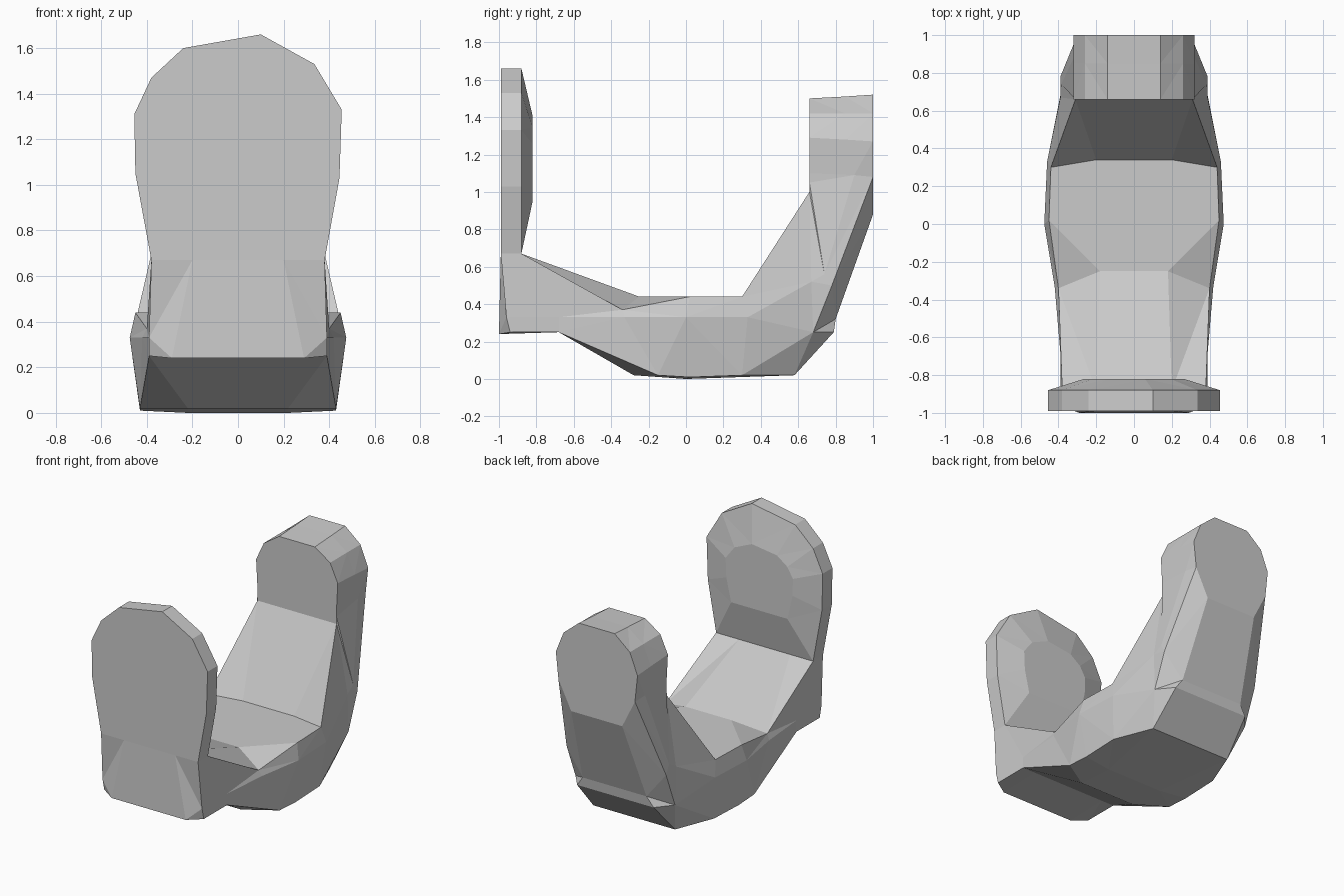
import bpy, bmesh

if "Cube" in bpy.data.objects:
    bpy.data.objects.remove(bpy.data.objects["Cube"])


def loft(name, rings):
    """Skin a list of equal-length closed rings and cap both ends."""
    bm = bmesh.new()
    rows = [[bm.verts.new(p) for p in ring] for ring in rings]
    n = len(rows[0])
    for r0, r1 in zip(rows, rows[1:]):
        for i in range(n):
            j = (i + 1) % n
            bm.faces.new((r0[i], r0[j], r1[j], r1[i]))
    bm.faces.new(rows[0][::-1])
    bm.faces.new(rows[-1])
    bmesh.ops.recalc_face_normals(bm, faces=bm.faces)
    # split the warped quads into crisp facets
    bmesh.ops.triangulate(bm, faces=bm.faces, quad_method='SHORT_EDGE')
    bmesh.ops.dissolve_limit(bm, angle_limit=0.01, verts=bm.verts, edges=bm.edges)
    mesh = bpy.data.meshes.new(name)
    bm.to_mesh(mesh)
    bm.free()
    obj = bpy.data.objects.new(name, mesh)
    bpy.context.collection.objects.link(obj)
    return obj


def mirrored(half):
    return half + [(-x, y, z) for x, y, z in reversed(half)]


def pad_section(x_in, x_out, z_front, z_back):
    """Straight slice through the upright rear pad."""
    return [(x_in, .66, z_front), (x_out, .66, z_front),
            (x_out, .85, (z_front + z_back) / 2),
            (x_out, 1, z_back), (x_in, 1, z_back)]


# U-shaped body: half sections (inner centre, inner edge, side, outer edge, outer centre)
sections = [
    [(.20, -.99, .67), (.38, -.99, .67), (.39, -.96, .33), (.39, -.94, .25), (.29, -1.0, .24)],
    [(.20, -.88, .67), (.38, -.88, .67), (.39, -.68, .33), (.39, -.68, .25), (.29, -.68, .25)],
    [(.18, -.25, .44), (.40, -.34, .37), (.42, -.33, .33), (.43, -.15, .02), (.22, -.28, .02)],
    [(.18, .00, .44), (.45, .02, .44), (.475, .00, .33), (.43, .02, .01), (.22, .00, .00)],
    [(.20, .34, .44), (.44, .30, .44), (.46, .33, .33), (.43, .30, .02), (.32, .58, .02)],
    [(.20, .66, 1.0), (.31, .66, 1.0), (.39, .67, .52), (.39, .68, .25), (.30, .79, .25)],
    [(.20, .66, 1.05), (.31, .66, 1.05), (.385, .74, .56), (.39, .78, .50), (.25, .80, .32)],
    [(.20, .66, 1.1), (.31, .66, 1.1), (.31, .90, 1.09), (.30, 1.0, 1.08), (.20, 1.0, .88)],
    pad_section(.19, .32, 1.29, 1.27),
    pad_section(.15, .26, 1.42, 1.42),
    pad_section(.06, .14, 1.50, 1.52),
]
loft("cradle_body", [mirrored(s) for s in sections])

# Front paddle: rounded plate with a bevelled cushion on its inner side
outline = [(-.38, .67), (-.45, 1.05), (-.455, 1.31), (-.38, 1.47), (-.24, 1.6),
           (.10, 1.66), (.335, 1.53), (.455, 1.33), (.445, 1.03), (.38, .67)]
front = [(x, -.99, z) for x, z in outline]
back = [(x, -.88, z) for x, z in outline]
cushion = [(x * .58, -.82, 1.19 + (z - 1.19) * .46) for x, z in outline]
loft("front_paddle", [front, back, cushion])
